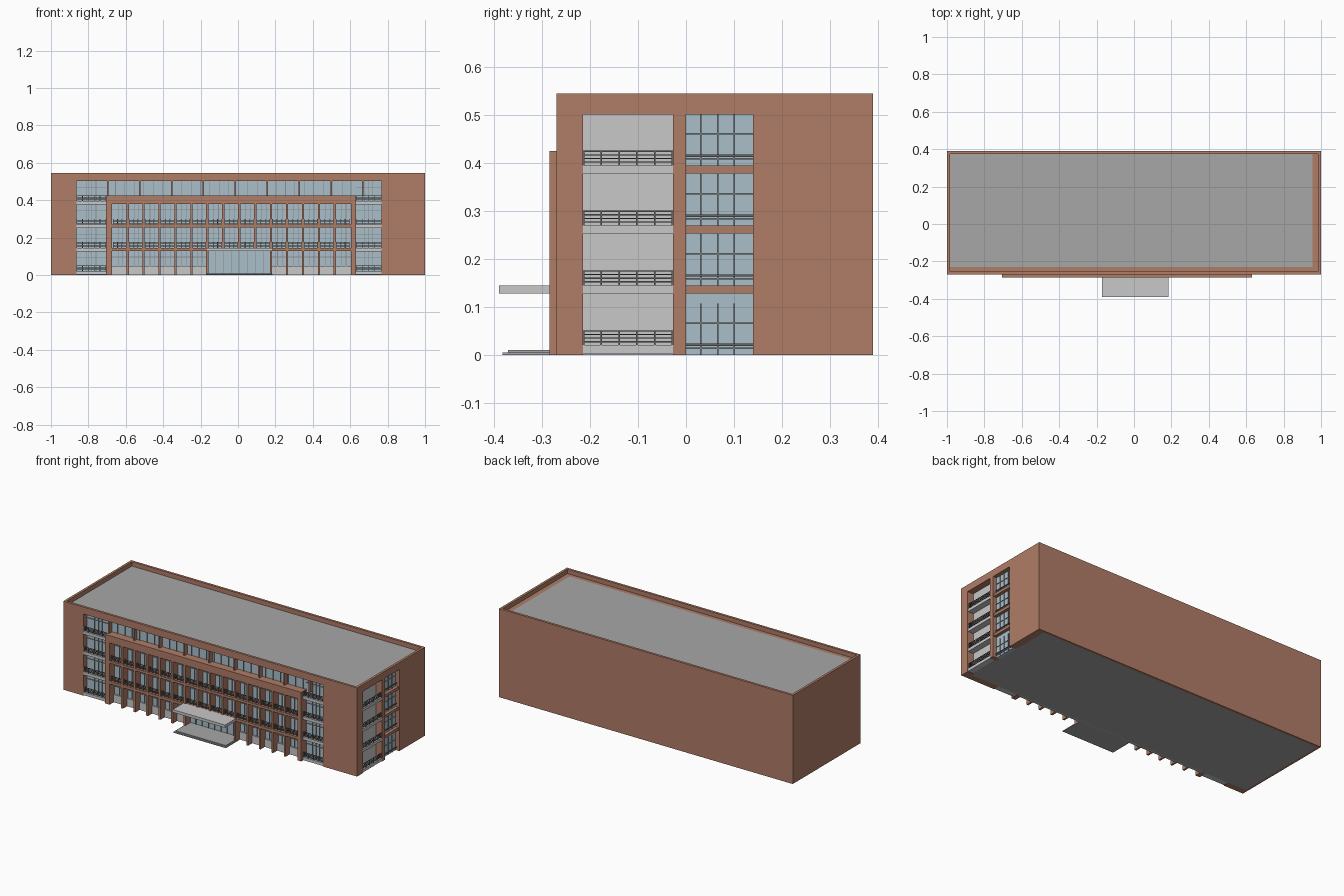
import bpy, bmesh

if "Cube" in bpy.data.objects:
    bpy.data.objects.remove(bpy.data.objects["Cube"])

def material(name, rgb):
    m = bpy.data.materials.new(name)
    m.diffuse_color = (*rgb, 1)
    m.use_nodes = True
    m.node_tree.nodes["Principled BSDF"].inputs["Base Color"].default_value = m.diffuse_color
    return m

BRICK = material("brick", (0.434, 0.205, 0.136))
GLASS = material("window glass", (0.402, 0.521, 0.584))
PALE = material("pale concrete", (0.578, 0.578, 0.578))
GREY = material("roof grey", (0.386, 0.386, 0.386))
METAL = material("dark metal", (0.13, 0.13, 0.135))
TRIM = material("window trim", (0.25, 0.27, 0.28))

def part(name, mat, boxes):
    """One object made of boxes (x0, x1, y0, y1, z0, z1)."""
    bm = bmesh.new()
    for x0, x1, y0, y1, z0, z1 in boxes:
        vs = bmesh.ops.create_cube(bm, size=1)["verts"]
        for v in vs:
            v.co = (x1 if v.co.x > 0 else x0,
                    y1 if v.co.y > 0 else y0,
                    z1 if v.co.z > 0 else z0)
    me = bpy.data.meshes.new(name)
    bm.to_mesh(me)
    bm.free()
    me.materials.append(mat)
    ob = bpy.data.objects.new(name, me)
    bpy.context.collection.objects.link(ob)

# Main dimensions
YF, YB, H = -0.27, 0.39, 0.545       # front, back, parapet top
T = 0.015                            # parapet thickness
GY = -0.235                          # front glass plane
XL, XR = -0.864, 0.767               # front glazed zone
FL, FR, FY = -0.705, 0.63, -0.285    # projecting frame
TOP = 0.502                          # head of all openings
FLOORS = [0.02, 0.145, 0.27, 0.395]
SX = 0.96                            # back of the side balcony recess
WX = 0.975                           # side window plane

# Core with the roof deck on top and the floor below
part("core", GREY, [(-1 + T, SX - 0.005, GY + 0.005, YB - T, 0, 0.518)])

# Outer brick walls
part("brick_walls", BRICK, [
    (-1, 1, YB - T, YB, 0, H),                       # back
    (-1, -1 + T, YF, YB - T, 0, H),                  # left
    (-1 + T, XL, YF, GY + 0.005, 0, TOP),            # front left pier
    (XR, 1, YF, -0.215, 0, TOP),                     # front right pier
    (-1 + T, 1, YF, YF + T, TOP, H),                 # front parapet
    (-1 + T, 1, YF + T, GY + 0.005, TOP, 0.518),
    (SX - 0.005, 1, -0.027, 0, 0, TOP),              # right middle pier
    (SX - 0.005, 1, 0.14, YB - T, 0, TOP),           # right rear pier
    (1 - T, 1, YF + T, YB - T, TOP, H),              # right parapet
    (SX - 0.005, 1 - T, GY, YB - T, TOP, 0.518),
])
part("side_window_bands", BRICK,
     [(SX, 0.995, 0, 0.14, f - 0.017, f) for f in FLOORS[1:]])

# Projecting front frame: bays, pillars and bands
PITCH = 0.0852
bays = [-0.675 + PITCH * k for k in range(16)]
frame = [(FL, bays[0], FY, GY, 0, 0.425), (bays[15], FR, FY, GY, 0, 0.425),
         (bays[0], bays[15], FY, GY, 0.128, 0.145),
         (bays[0], bays[15], FY, GY, 0.255, 0.27),
         (bays[0], bays[15], FY, GY, 0.38, 0.425)]
for k in range(1, 15):
    x = bays[k]
    for z0, z1 in ((0, 0.128), (0.145, 0.255), (0.27, 0.38)):
        if z0 == 0 and k in (7, 8, 9):
            continue                                 # entrance gap
        frame.append((x - 0.006, x + 0.006, FY, GY, z0, z1))
part("front_frame", BRICK, frame)

# Glazing
part("front_glass", GLASS, [(XL, XR, GY, GY + 0.005, 0, TOP)])
part("side_glass", GLASS, [(SX - 0.005, WX, 0, 0.14, 0, TOP)])
part("side_balcony_wall", PALE, [(SX - 0.005, SX, -0.215, -0.027, 0, TOP)])

# Top strip: brick posts between panes
part("top_strip_posts", BRICK,
     [(x - 0.004, x + 0.004, -0.262, GY, 0.425, TOP)
      for x in [FL + 0.009 + 0.1705 * i for i in range(9)]])

# Thin window bars
bars = []
def front_bar(x0, x1, z0, z1):
    bars.append((x0, x1, GY - 0.005, GY, z0, z1))
for k in range(15):
    a = bays[k]
    for z0, z1 in ((0.048, 0.128), (0.145, 0.255), (0.27, 0.38)):
        if z0 < 0.1 and 6 <= k <= 9:
            continue
        for t in (0.4, 0.7):
            front_bar(a + PITCH * t - 0.0015, a + PITCH * t + 0.0015, z0, z1)
        front_bar(a, a + PITCH, z1 - 0.033, z1 - 0.03)
for i in range(1, 8):                                # entrance doors
    x = bays[6] + (bays[10] - bays[6]) * i / 8
    front_bar(x - 0.0015, x + 0.0015, 0.01, 0.128)
for i in range(27):                                  # top strip
    x = FL + 0.05 + i * 0.0505
    if x < FR:
        front_bar(x - 0.0015, x + 0.0015, 0.425, TOP)
for x0, x1 in ((XL, FL), (FR, XR)):                  # behind balconies
    for f in FLOORS:
        for t in (0.33, 0.5, 0.66):
            x = x0 + (x1 - x0) * t
            front_bar(x - 0.0015, x + 0.0015, f, f + 0.107)
        front_bar(x0, x1, f + 0.072, f + 0.075)
for f in [0.0] + FLOORS[1:]:                         # side windows
    for y in (0.031, 0.066, 0.101):
        bars.append((WX, WX + 0.004, y - 0.0015, y + 0.0015, f, f + 0.107))
    for dz in (0.014, 0.066):
        bars.append((WX, WX + 0.004, 0, 0.14, f + dz - 0.0015, f + dz + 0.0015))
part("window_bars", TRIM, bars)

# Pale sill walls under the ground floor windows
part("ground_sill_panels", PALE,
     [(bays[a], bays[b], GY - 0.01, GY, 0, 0.048) for a, b in ((0, 6), (10, 15))])

# Balcony slabs at the front ends and on the right side
slabs = []
for f in FLOORS:
    z0 = max(f - 0.018, 0)
    slabs += [(XL, FL, YF + 0.002, GY, z0, f), (FR, XR, YF + 0.002, GY, z0, f),
              (SX, 0.998, -0.215, -0.027, z0, f)]
part("balcony_slabs", PALE, slabs)

# Railings: horizontal rails and posts
rails = []
def railing(x0, x1, y0, y1, z, posts):
    for i in range(4):
        rails.append((x0, x1, y0, y1, z + 0.006 + i * 0.0075, z + 0.0085 + i * 0.0075))
    along_x = x1 - x0 > y1 - y0
    for i in range(posts + 1):
        t = i / posts
        if along_x:
            x = x0 + 0.0015 + (x1 - x0 - 0.003) * t
            rails.append((x - 0.0015, x + 0.0015, y0, y1, z, z + 0.03))
        else:
            y = y0 + 0.0015 + (y1 - y0 - 0.003) * t
            rails.append((x0, x1, y - 0.0015, y + 0.0015, z, z + 0.03))
for f in FLOORS:
    railing(XL, FL, -0.267, -0.263, f, 5)
    railing(FR, XR, -0.267, -0.263, f, 4)
    railing(0.992, 0.996, -0.215, -0.027, f, 5)
for f in FLOORS[1:3]:
    for k in range(15):
        railing(bays[k] + 0.006, bays[k + 1] - 0.006, -0.279, -0.275, f, 3)
for f in [0.0] + FLOORS[1:]:
    rails.append((WX + 0.004, WX + 0.009, 0, 0.14, f + 0.018, f + 0.023))
part("railings", METAL, rails)

# Entrance canopy and steps
part("entrance_canopy", PALE, [(-0.172, 0.185, -0.39, FY, 0.128, 0.145)])
part("entrance_steps", GREY, [(-0.172, 0.185, -0.383, GY, 0, 0.005),
                              (-0.165, 0.178, -0.372, GY, 0.005, 0.01)])
